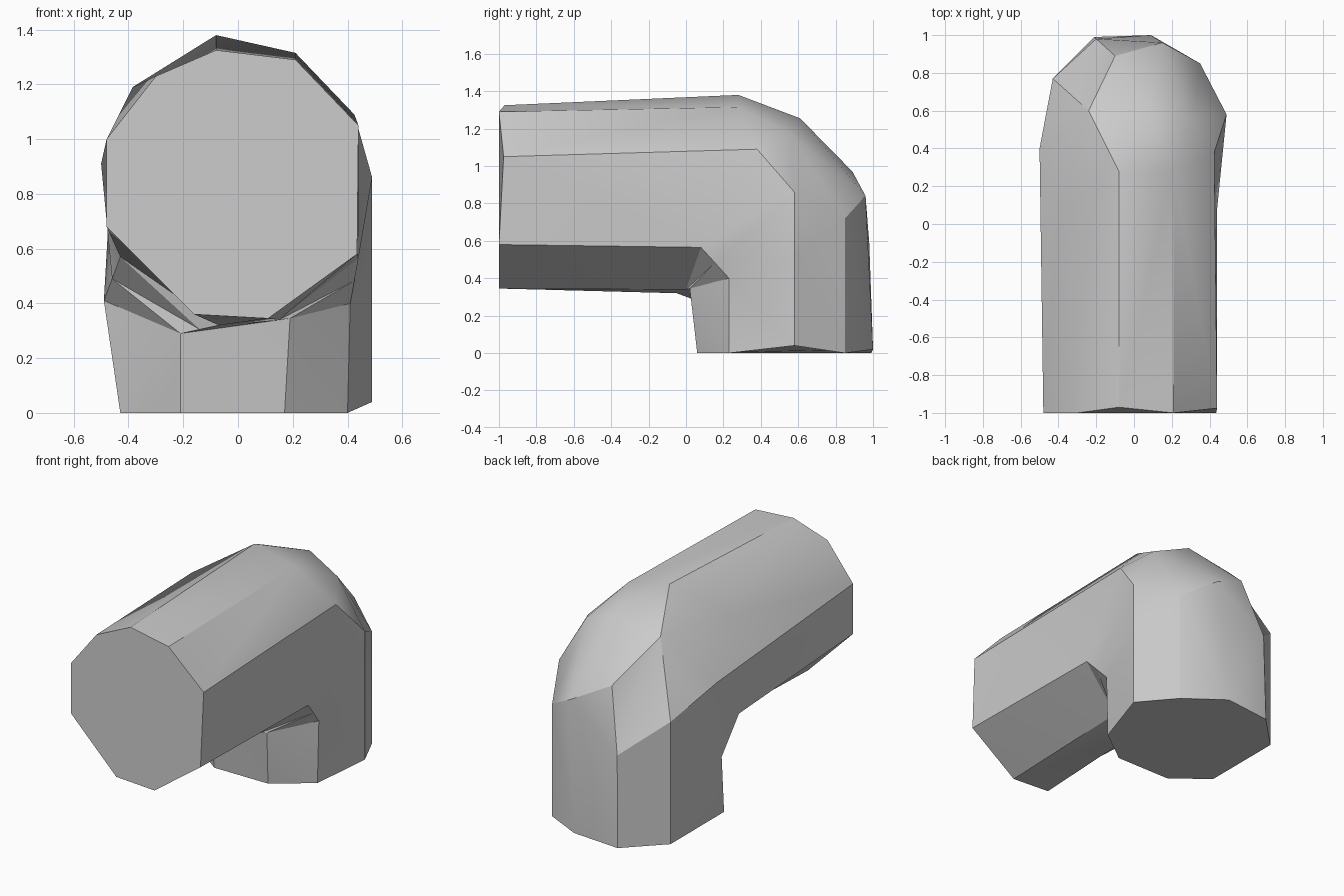
import bpy
import bmesh
import math
from mathutils import Vector

# Remove the default object
default_object = bpy.data.objects.get("Cube")
if default_object:
    bpy.data.objects.remove(default_object, do_unlink=True)


def make_material(name, colour):
    material = bpy.data.materials.new(name)
    material.use_nodes = True
    material.diffuse_color = colour
    shader = next(node for node in material.node_tree.nodes
                  if node.type == "BSDF_PRINCIPLED")
    shader.inputs["Base Color"].default_value = colour
    return material


def add_ring(mesh, points):
    return [mesh.verts.new(point) for point in points]


def bridge(mesh, first_ring, second_ring):
    """Join two rings with a band of quads and return the quads in order."""
    count = len(first_ring)
    band = []
    for index in range(count):
        following = (index + 1) % count
        band.append(mesh.faces.new((first_ring[index], first_ring[following],
                                    second_ring[following], second_ring[index])))
    return band


# Every ring starts at the inner right corner and runs
# up the right side, over the top and down the left side.

# Front end: x, z outline, with its setback from the front plane
front_outline = [(.11, .345), (.435, .58), (.44, 1.05), (.21, 1.29), (-.08, 1.325),
                 (-.3, 1.23), (-.48, 1), (-.48, .68), (-.16, .36)]
front_setback = {2: .025, 4: .03}
front_points = [Vector((x, front_setback.get(index, 0) - 1, z))
                for index, (x, z) in enumerate(front_outline)]

# Bottom end: x, y outline, with its lift off the ground
bottom_outline = [(.17, .06), (.4, .23), (.49, .58), (.35, .85), (.09, 1),
                  (-.21, .99), (-.43, .77), (-.43, .23), (-.21, .06)]
bottom_lift = {2: .04, 4: .02}
bottom_points = [Vector((x, y, bottom_lift.get(index, 0)))
                 for index, (x, y) in enumerate(bottom_outline)]

# Where the straight arm meets the bend
arm_points = [Vector(point) for point in (
    (.15, 0, .34), (.44, .08, .565), (.425, .38, 1.09),
    (.21, .28, 1.315), (-.08, .28, 1.38), (-.385, .08, 1.19),
    (-.5, .4, .91), (-.43, .08, .57), (-.07, -.05, .32))]

# Where the bend meets the upright
leg_points = [Vector(point) for point in (
    (.19, .02, .345), (.41, .23, .4), (.49, .58, .52),
    (.35, .85, .72), (.15, .96, .84), (-.2, .98, .585),
    (-.43, .77, .78), (-.49, .34, .41), (-.21, .03, .29))]

# Middle of the bend: halfway, pushed out along the outer curve
bend_points = [arm.lerp(leg, .5) for arm, leg in zip(arm_points, leg_points)]
outer_curve = {2: (.49, .58, .86), 3: (.31, .56, 1.17),
               4: (.08, .61, 1.255), 5: (-.24, .6, 1.21)}
for index, point in outer_curve.items():
    bend_points[index] = Vector(point)

# Skin the elbow from end to end
mesh = bmesh.new()
rings = [add_ring(mesh, points) for points in
         (front_points, arm_points, bend_points, leg_points, bottom_points)]
bands = [bridge(mesh, first, second) for first, second in zip(rings, rings[1:])]
mesh.faces.new(rings[0])
mesh.faces.new(rings[-1])

# Raised corner at the back of the bend
back_corner = bmesh.ops.poke(mesh, faces=[bands[2][4]])["verts"][0]
back_corner.co = (-.1, .89, .97)

bmesh.ops.triangulate(mesh, faces=[face for face in mesh.faces if len(face.verts) == 4],
                      quad_method="SHORT_EDGE")
bmesh.ops.recalc_face_normals(mesh, faces=mesh.faces)

elbow_data = bpy.data.meshes.new("elbow_pipe")
mesh.to_mesh(elbow_data)
mesh.free()
elbow = bpy.data.objects.new("elbow_pipe", elbow_data)
bpy.context.collection.objects.link(elbow)
elbow_data.materials.append(make_material("plain_grey", (.6, .6, .6, 1)))

# Smooth the gentle facets and keep the hard edges
bpy.ops.object.select_all(action="DESELECT")
elbow.select_set(True)
bpy.context.view_layer.objects.active = elbow
bpy.ops.object.shade_smooth_by_angle(angle=math.radians(30))
